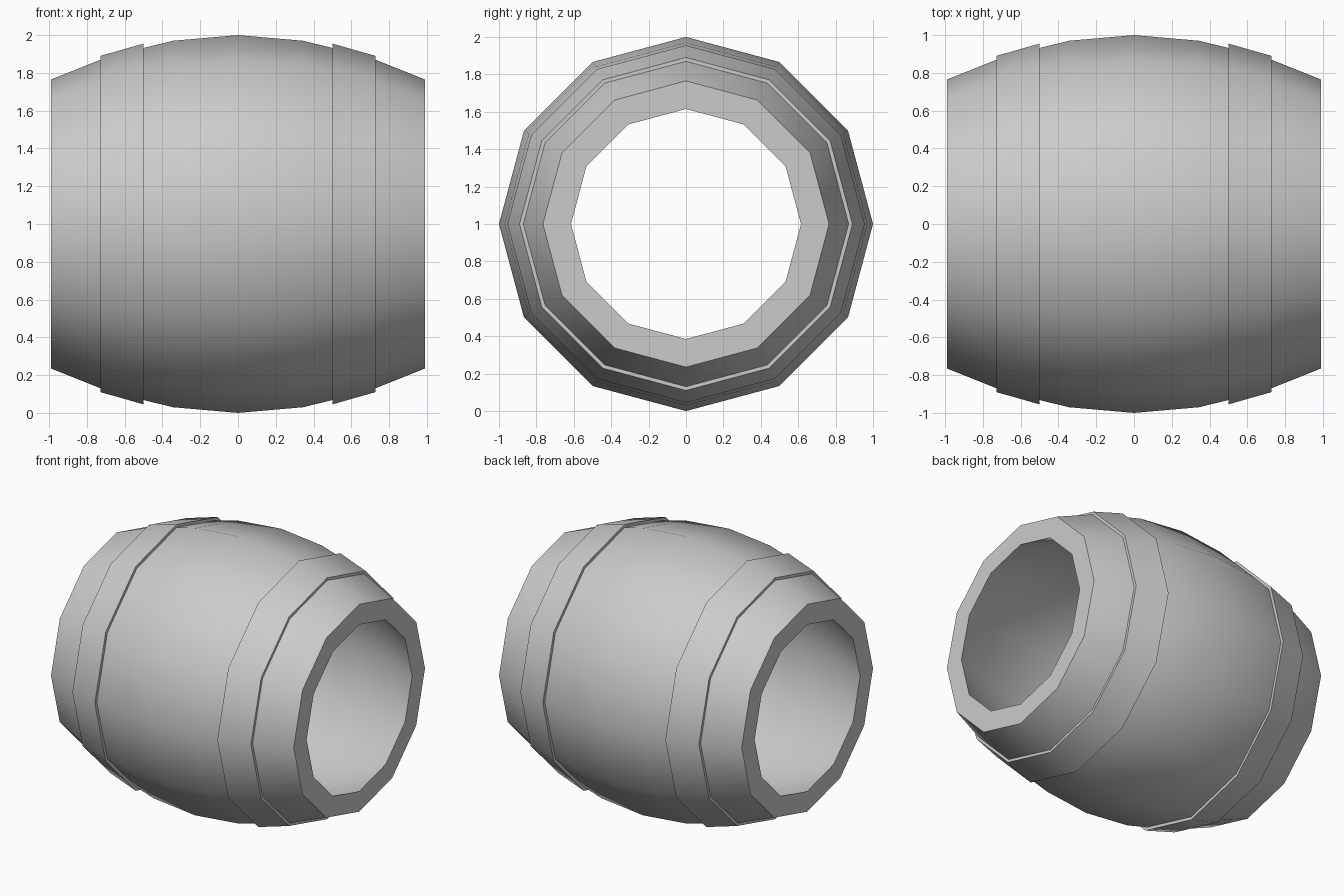
import bpy, bmesh, math

if "Cube" in bpy.data.objects:
    bpy.data.objects.remove(bpy.data.objects["Cube"])

SIDES = 12
WALL = 0.15


def lathe_x(name, profile):
    """Spin a closed (x, radius) outline around the horizontal barrel axis."""
    bm = bmesh.new()
    rings = []
    for x, r in profile:
        ring = []
        for i in range(SIDES):
            a = 2 * math.pi * i / SIDES
            ring.append(bm.verts.new((x, r * math.cos(a), 1 + r * math.sin(a))))
        rings.append(ring)
    for k, ring in enumerate(rings):
        nxt = rings[(k + 1) % len(rings)]
        for i in range(SIDES):
            j = (i + 1) % SIDES
            bm.faces.new((ring[i], ring[j], nxt[j], nxt[i]))
    bmesh.ops.recalc_face_normals(bm, faces=bm.faces)
    mesh = bpy.data.meshes.new(name)
    bm.to_mesh(mesh)
    bm.free()
    obj = bpy.data.objects.new(name, mesh)
    bpy.context.collection.objects.link(obj)
    bpy.ops.object.select_all(action='DESELECT')
    obj.select_set(True)
    bpy.context.view_layer.objects.active = obj
    bpy.ops.object.shade_smooth_by_angle(angle=math.radians(40))
    return obj


# Barrel shell: bulging outside, matching bulge inside, open at both ends
half = [(0.0, 1.0), (0.345, 0.97), (0.69, 0.885), (0.99, 0.765)]
outer = [(-x, r) for x, r in reversed(half[1:])] + half
inner = [(x, r - WALL) for x, r in reversed(outer)]
lathe_x("barrel_body", outer + inner)

# Raised hoops, one near each end
for side, label in ((-1, "left"), (1, "right")):
    hoop = [(0.50, 0.955), (0.728, 0.89), (0.728, 0.855), (0.50, 0.92)]
    lathe_x("hoop_" + label, [(side * x, r) for x, r in hoop])
